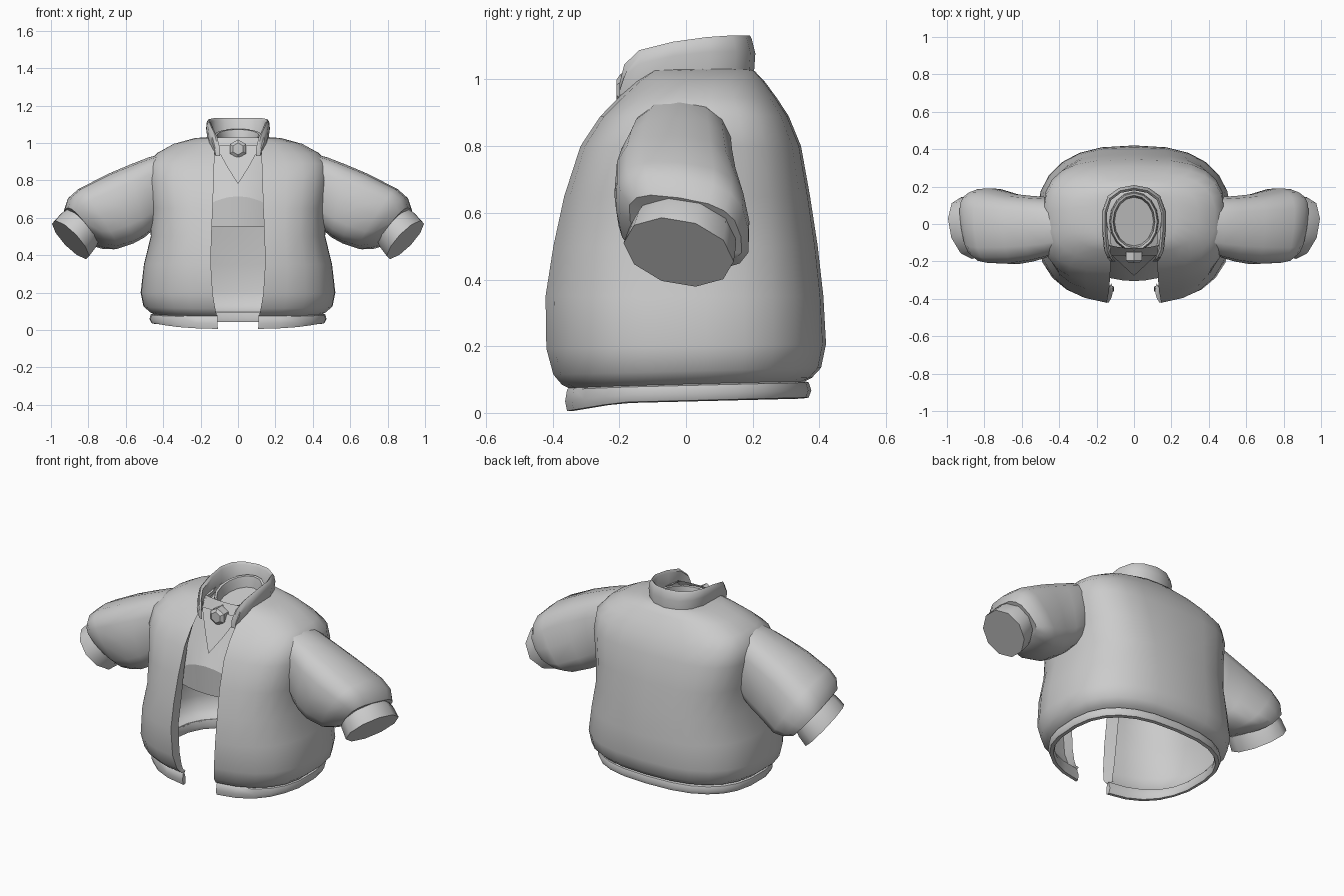
import bpy, bmesh, math
from mathutils import Vector

if "Cube" in bpy.data.objects:
    bpy.data.objects.remove(bpy.data.objects["Cube"])

mat = bpy.data.materials.new("plain_grey")
mat.diffuse_color = (0.6, 0.6, 0.6, 1)
mat.use_nodes = True
mat.node_tree.nodes["Principled BSDF"].inputs["Base Color"].default_value = mat.diffuse_color


def finish(name, verts, faces, angle=45):
    me = bpy.data.meshes.new(name)
    me.from_pydata([tuple(v) for v in verts], [], faces)
    bm = bmesh.new()
    bm.from_mesh(me)
    bmesh.ops.remove_doubles(bm, verts=bm.verts, dist=0.0005)
    bmesh.ops.recalc_face_normals(bm, faces=bm.faces)
    bm.to_mesh(me)
    bm.free()
    me.materials.append(mat)
    ob = bpy.data.objects.new(name, me)
    bpy.context.collection.objects.link(ob)
    bpy.ops.object.select_all(action='DESELECT')
    ob.select_set(True)
    bpy.context.view_layer.objects.active = ob
    bpy.ops.object.shade_smooth_by_angle(angle=math.radians(angle))
    return ob


def loft(name, rings, closed=True, caps=(), angle=45):
    n = len(rings[0])
    verts = [p for r in rings for p in r]
    faces = []
    for j in range(len(rings) - 1):
        for i in range(n if closed else n - 1):
            k = (i + 1) % n
            faces.append((j * n + i, j * n + k, (j + 1) * n + k, (j + 1) * n + i))
    for c in caps:
        b = (c % len(rings)) * n
        faces.append(tuple(range(b, b + n)))
    return finish(name, verts, faces, angle)


def open_ring(z, hx, yf, yb, gap, fold=0.0, tilt=0.0, drop=0.0, power=0.78, n=12):
    """Rounded ring, open at the front, with optional inward fold."""
    yc = (yf + yb) / 2
    hy = (yb - yf) / 2
    a0 = math.asin(min(1, gap / hx) ** (1 / power))
    half = []
    for i in range(n + 1):
        a = a0 + (math.pi - a0) * i / n
        c = math.cos(a)
        x = hx * max(0, math.sin(a)) ** power
        y = yc - hy * math.copysign(abs(c) ** power, c)
        half.append(Vector((x, y, z + tilt * y - drop * max(0, -y - .2) / .16)))
    if fold:
        half.insert(0, half[0] + Vector((0.012, fold, 0)))
    return half + [Vector((-p.x, p.y, p.z)) for p in reversed(half[:-1])]


# Jacket body: z, half width, front y, back y, half gap, fold depth, roundness
body = [(.082, .445, -.350, .352, .110, .03, .78), (.095, .472, -.376, .378, .115, .04, .78),
        (.125, .507, -.402, .405, .122, .06, .78), (.20, .522, -.424, .42, .135, .08, .78),
        (.35, .505, -.428, .412, .145, .09, .78), (.50, .468, -.403, .395, .142, .09, .72),
        (.65, .468, -.368, .372, .135, .07, .66), (.80, .488, -.318, .345, .13, .05, .63),
        (.89, .484, -.258, .308, .127, .03, .64), (.945, .435, -.205, .272, .125, .02, .70),
        (.995, .345, -.155, .235, .125, .015, .75), (1.026, .23, -.125, .205, .125, .01, .78),
        (1.032, .145, -.10, .18, .125, .005, .78)]
loft("jacket_body", [open_ring(z, hx, a, b, g, f, .04 * max(0, 1 - z * 3), power=p)
                     for z, hx, a, b, g, f, p in body], closed=False)

# Hem band rolled under the body
hem = [(.088, .447, -.35, .352, .110, 0), (.082, .468, -.360, .368, .110, .003),
       (.058, .474, -.366, .376, .110, .014), (.037, .464, -.360, .368, .108, .023),
       (.034, .445, -.342, .350, .108, .023), (.055, .438, -.336, .345, .110, .013)]
hem_rings = [open_ring(z, hx, a, b, g, tilt=.025, drop=d) for z, hx, a, b, g, d in hem]
loft("hem_band", hem_rings + [hem_rings[0]], closed=False)
for name, i in (("hem_end_right", 0), ("hem_end_left", -1)):
    finish(name, [r[i] for r in hem_rings], [tuple(range(len(hem_rings)))])


# Sleeves and cuffs
def tube_ring(top, bottom, front, back, skew, side, n=16, power=.68):
    """Oval ring between two (x, y, z) points, spread along y."""
    t, b = Vector(top), Vector(bottom)
    c, u = (t + b) / 2, (t - b) / 2
    out = []
    for i in range(n):
        a = 2 * math.pi * i / n
        ca, sa = math.cos(a), math.sin(a)
        p = c + u * math.copysign(abs(ca) ** power, ca)
        w = (back if sa > 0 else front) * abs(sa) ** power
        p += Vector((skew * w, w, -skew * w))
        out.append(Vector((p.x * side, p.y, p.z)))
    return out


sleeve = [((.37, -.02, .95), (.42, -.01, .56), -.13, .13, 0),
          ((.48, -.02, .922), (.46, -.01, .53), -.165, .16, 0),
          ((.58, -.02, .883), (.50, -.01, .495), -.185, .165, .02),
          ((.70, -.02, .832), (.56, -.01, .462), -.20, .175, .05),
          ((.855, -.02, .752), (.65, .01, .432), -.205, .195, .09),
          ((.908, -.02, .705), (.71, .015, .440), -.195, .19, .13),
          ((.925, -.02, .645), (.77, .02, .46), -.168, .165, .15),
          ((.90, -.02, .62), (.78, .01, .48), -.13, .13, .16)]
for side, tag in ((1, "right"), (-1, "left")):
    loft("sleeve_" + tag, [tube_ring(*s, side) for s in sleeve])
    axis = Vector((.70, -.235, -.67)).normalized()
    v = Vector((0, 1, 0)) - axis * axis.y
    v.normalize()
    u = v.cross(axis)
    if u.z < 0:
        u = -u
    rings = []
    for centre, hu, hv in (((.82, .0, .57), .115, .15), ((.855, -.01, .53), .135, .165),
                           ((.895, -.022, .482), .138, .170)):
        rings.append([])
        for i in range(10):
            a = 2 * math.pi * (i + .5) / 10
            p = Vector(centre) + u * hu * math.cos(a) + v * hv * math.sin(a)
            rings[-1].append(Vector((p.x * side, p.y, p.z)))
    loft("cuff_" + tag, rings, caps=(-1,))

# Standing collar: outer x, y, bottom z, top z, from front to back
path = [(.125, -.20, .93, .985), (.14, -.185, .95, 1.045), (.16, -.14, .98, 1.088),
        (.17, -.04, 1.0, 1.113), (.17, .07, 1.01, 1.127), (.14, .15, 1.005, 1.132),
        (.08, .193, .995, 1.132), (0, .208, .99, 1.132)]
path += [(-x, y, b, t) for x, y, b, t in reversed(path[:-1])]
sections = []
for x, y, b, t in path:
    inward = Vector((-x, -(y + .03) if y > -.1 else 0, 0)).normalized()
    o = Vector((x, y, 0))
    i1 = o + inward * .028
    h = t - b
    sections.append([Vector((o.x * .94, o.y * .97, b)), Vector((o.x, o.y, b + h * .62)),
                     Vector((o.x * .98, o.y * .95, t - .012)), Vector((*(o + inward * .016).xy, t)),
                     Vector((i1.x, i1.y, t - .012)), Vector((i1.x, i1.y, b))])
loft("collar", sections, caps=(0, -1))

# Shirt front between the jacket edges
profile = [(-.13, 1.03), (-.17, .95), (-.255, .80), (-.305, .70), (-.30, .55)]
cols = [-.18, -.12, -.06, 0, .06, .12, .18]
rows = []
for k, (y, z) in enumerate(profile):
    w = (.8, .85, 1, 1, 1)[k]
    rows.append([Vector((x * w, y + 1.0 * (x * w) ** 2,
                         z + (.015 - 1.8 * x * x if k == 3 else 0))) for x in cols])
loft("shirt_front", rows, closed=False, angle=15)

# V shaped neck plate
v_pts = [(-.12, -.165, .985), (0, -.165, .985), (.12, -.165, .985), (.06, -.222, .875),
         (0, -.277, .78), (-.06, -.222, .875)]
finish("neck_plate", v_pts, [(0, 1, 5), (1, 2, 3), (1, 3, 4, 5)])

# Neck ring with a recessed floor, spreading out under the collar
neck = []
for rx, ry, z in ((.165, .185, .99), (.132, .160, 1.0), (.130, .158, 1.03), (.124, .152, 1.055),
                  (.112, .140, 1.052), (.108, .135, 1.03), (.104, .130, .99)):
    neck.append([Vector((rx * math.cos(a), .013 + ry * math.sin(a), z + .03 * math.sin(a) - .01))
                 for a in (2 * math.pi * i / 16 for i in range(16))])
loft("neck_ring", neck, caps=(-1,))

# Six-sided neck clasp
hexes = []
for y, r in ((-.15, .05), (-.195, .05), (-.208, .032)):
    hexes.append([Vector((r * math.sin(i * math.pi / 3), y, .968 + r * math.cos(i * math.pi / 3)))
                  for i in range(6)])
loft("neck_clasp", hexes, caps=(0, -1), angle=20)
